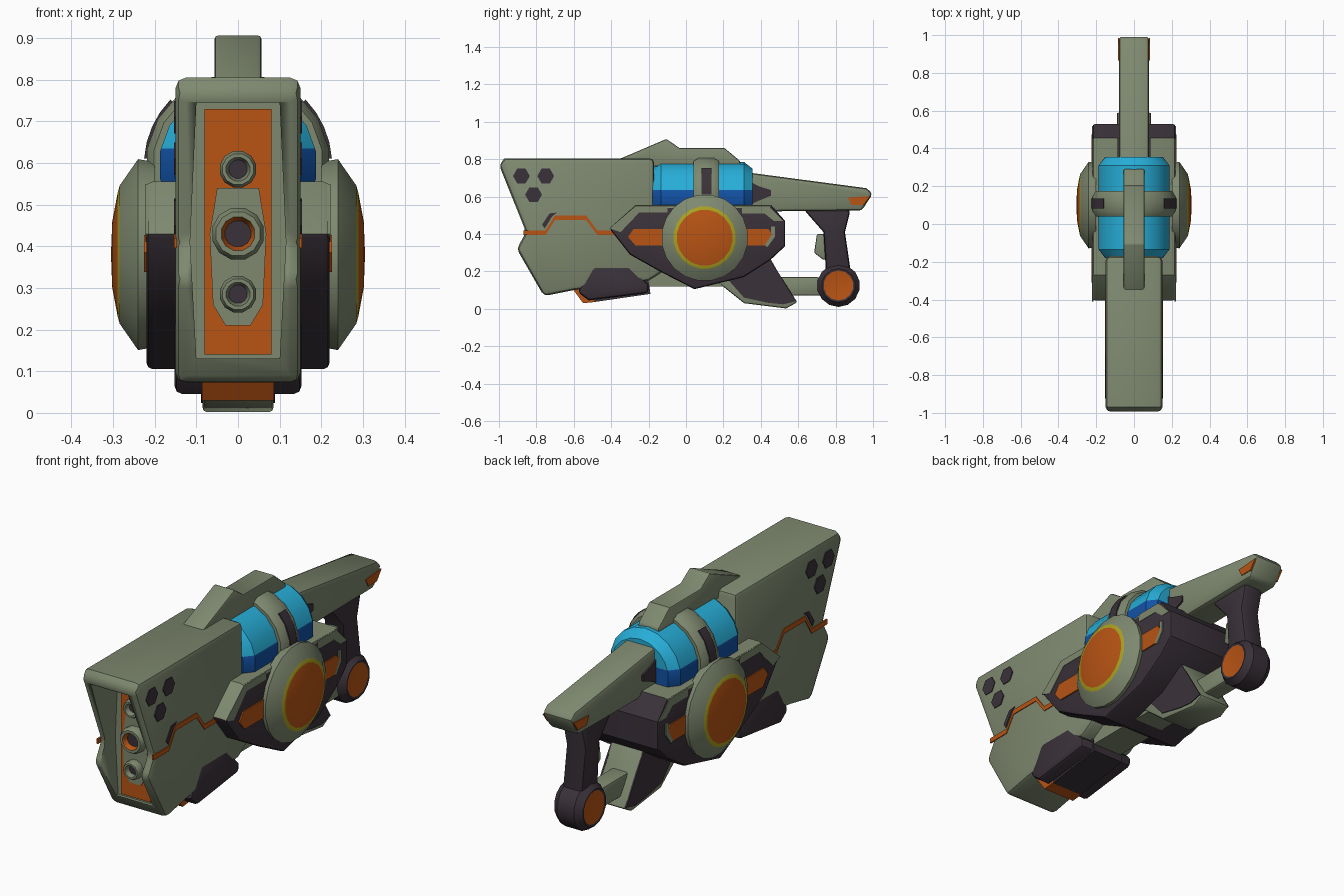
import bpy, bmesh, math
from mathutils import Vector

if "Cube" in bpy.data.objects:
    bpy.data.objects.remove(bpy.data.objects["Cube"])


def material(name, rgb):
    m = bpy.data.materials.new(name)
    m.use_nodes = True
    m.diffuse_color = (*rgb, 1)
    m.node_tree.nodes["Principled BSDF"].inputs["Base Color"].default_value = (*rgb, 1)
    return m


GREEN = material("sage green", (0.21, 0.25, 0.16))
DARK = material("dark plum", (0.042, 0.031, 0.041))
ORANGE = material("burnt orange", (0.48, 0.088, 0.007))
SKY = material("light blue", (0.02, 0.42, 0.68))
BLUE = material("deep blue", (0.006, 0.085, 0.38))
YELLOW = material("mustard yellow", (0.4, 0.36, 0.015))


def finish(name, bm, mats, rule=None):
    bmesh.ops.recalc_face_normals(bm, faces=bm.faces)
    if rule:
        bm.normal_update()
        for f in bm.faces:
            f.material_index = rule(f)
    me = bpy.data.meshes.new(name)
    bm.to_mesh(me)
    bm.free()
    for m in mats:
        me.materials.append(m)
    ob = bpy.data.objects.new(name, me)
    bpy.context.collection.objects.link(ob)
    bpy.ops.object.select_all(action='DESELECT')
    ob.select_set(True)
    bpy.context.view_layer.objects.active = ob
    bpy.ops.object.shade_smooth_by_angle(angle=math.radians(35))
    return ob


def prism(name, pts, a, b, mats, axis='x', bevel=0, rule=None):
    """Extrude a (y, z) profile along x, or an (x, z) profile along y."""
    bm = bmesh.new()
    place = (lambda p, h: (h, *p)) if axis == 'x' else (lambda p, h: (p[0], h, p[1]))
    face = bm.faces.new([bm.verts.new(place(p, a)) for p in pts])
    ext = bmesh.ops.extrude_face_region(bm, geom=[face])["geom"]
    step = Vector((b - a, 0, 0) if axis == 'x' else (0, b - a, 0))
    bmesh.ops.translate(bm, vec=step, verts=[g for g in ext if isinstance(g, bmesh.types.BMVert)])
    bmesh.ops.recalc_face_normals(bm, faces=bm.faces)
    if bevel:
        sharp = [e for e in bm.edges if e.calc_face_angle(0) > math.radians(50)]
        bmesh.ops.bevel(bm, geom=sharp, offset=bevel, segments=2, profile=0.5,
                        affect='EDGES', clamp_overlap=True)
    return finish(name, bm, mats, rule)


def plates(name, pts, x, mat, thick=0.008):
    """Thin matching plates on both flanks."""
    prism("left_" + name, pts, x - thick / 2, x + thick / 2, [mat])
    prism("right_" + name, pts, -x - thick / 2, -x + thick / 2, [mat])


def lathe(name, prof, centre, axis, mats, ring_mats=None, segs=20, side=1, split=None):
    """Revolve (radius, height) points about the x or y axis."""
    bm = bmesh.new()
    rings = []
    for r, h in prof:
        ring = []
        for i in range(segs):
            t = math.tau * (i + 0.5) / segs
            c, s = r * math.cos(t), r * math.sin(t)
            off = (h * side, c, s) if axis == 'x' else (c, h, s)
            ring.append(bm.verts.new(Vector(centre) + Vector(off)))
        rings.append(ring)
    for k in range(len(rings) - 1):
        for i in range(segs):
            j = (i + 1) % segs
            f = bm.faces.new((rings[k][i], rings[k][j], rings[k + 1][j], rings[k + 1][i]))
            f.material_index = ring_mats[k] if ring_mats else 0
    bmesh.ops.remove_doubles(bm, verts=bm.verts, dist=1e-5)
    rule = None
    if split is not None:
        bmesh.ops.bisect_plane(bm, geom=bm.verts[:] + bm.edges[:] + bm.faces[:],
                               plane_co=(0, 0, split), plane_no=(0, 0, 1))
        rule = lambda f: int(f.calc_center_median().z < split)
    return finish(name, bm, mats, rule)


def ngon(y, z, r, n=6):
    return [(y + r * math.cos(math.tau * i / n), z + r * math.sin(math.tau * i / n)) for i in range(n)]


# Front housing with a recessed muzzle
housing = prism("front_housing", [
    (-1, .77), (-.97, .805), (-.17, .805), (-.17, .56), (-.1, .4), (-.12, .2),
    (-.2, .15), (-.6, .1), (-.76, .068), (-.905, .32), (-.855, .41)],
    -.15, .15, [GREEN], bevel=.025)
recess = [(-.1, .745), (.1, .745), (.115, .41), (.1, .13), (-.1, .13), (-.115, .41)]
cutter = prism("muzzle_cutter", recess, -1.2, -.78, [GREEN], axis='y')
cutter.hide_render = True
cutter.hide_viewport = True
cut = housing.modifiers.new("muzzle_recess", 'BOOLEAN')
cut.operation = 'DIFFERENCE'
cut.solver = 'EXACT'
cut.object = cutter

# Muzzle panel and nozzles
prism("muzzle_panel", [(-.08, .73), (.08, .73), (.08, .14), (-.08, .14)], -.788, -.78, [ORANGE], axis='y')
prism("muzzle_inlay", [(-.05, .54), (.05, .54), (.068, .43), (.06, .26), (.03, .21),
                       (-.03, .21), (-.06, .26), (-.068, .43)], -.792, -.786, [GREEN], axis='y')
for label, z, r, inner in (("upper", .585, .045, 0), ("middle", .43, .064, 2), ("lower", .285, .045, 0)):
    lathe(label + "_nozzle",
          [(r, 0), (r, -.03), (r * .85, -.045), (r * .65, -.045), (r * .5, -.02), (0, -.02)],
          (0, -.785, z), 'y', [GREEN, DARK, ORANGE], [0, 0, 0, inner, 1], 12)

# Flank details of the housing
path = [(-.87, .42), (-.75, .42), (-.7, .5), (-.535, .5), (-.475, .42), (-.36, .42)]
plates("zigzag_stripe", path + [(y, z - .024) for y, z in reversed(path)], .15, ORANGE)
plates("stripe_notch", [(-.77, .45), (-.73, .51), (-.69, .515), (-.715, .495), (-.755, .43)], .15, DARK)
for i, (y, z) in enumerate(((-.88, .71), (-.75, .71), (-.815, .61))):
    plates(f"vent_{i + 1}", ngon(y, z, .045), .15, DARK)

# Underside pieces
prism("lower_cowl", [(-.58, .09), (-.5, .23), (-.3, .23), (-.2, .13), (-.2, .085), (-.52, .045)],
      -.153, .153, [DARK], bevel=.02)
prism("lower_cowl_tip", [(-.605, .105), (-.56, .11), (-.49, .1), (-.49, .036), (-.55, .03)],
      -.087, .087, [ORANGE])
prism("lower_magazine", [(-.5, .035), (-.5, .15), (-.2, .15), (-.19, .08)], -.085, .085, [DARK])
prism("keel_bar", [(-.3, .12), (-.3, .25), (.35, .25), (.35, .12)], -.08, .08, [GREEN])

# Top ridge
prism("top_ridge", [(-.37, .795), (-.105, .908), (-.035, .86), (.205, .86), (.29, .79), (.29, .76), (-.3, .76)],
      -.056, .056, [GREEN], bevel=.008)

# Tank, clamp band and band slits
lathe("tank", [(0, -.18), (.155, -.18), (.19, -.135), (.19, .31), (.155, .355), (0, .355)],
      (0, 0, .595), 'y', [SKY, BLUE], segs=18, split=.635)
lathe("tank_band", [(.17, -.068), (.205, -.068), (.222, -.04), (.222, .04), (.205, .068), (.17, .068)],
      (0, .108, .595), 'y', [GREEN], segs=18)
for side, label in ((1, "left"), (-1, "right")):
    arc = [math.radians(4 + 10 * i) for i in range(5)]
    pts = [(side * r * math.cos(t), .595 + r * math.sin(t))
           for r, seq in ((.226, arc), (.217, arc[::-1])) for t in seq]
    prism(label + "_band_slit", pts, .083, .135, [DARK], axis='y')

# Middle shell: dark, with its front upper edges green
prism("middle_shell", [
    (-.41, .43), (-.27, .555), (.455, .555), (.53, .47), (.53, .335), (.45, .26),
    (.31, .17), (.045, .105), (-.14, .2), (-.3, .29)],
    -.22, .22, [DARK, GREEN], bevel=.015,
    rule=lambda f: int(f.normal.z > .3 and f.calc_center_median().y < .3))
plates("shell_trim", [(-.41, .43), (-.27, .55), (-.1, .55), (-.1, .515), (-.25, .515), (-.35, .41)], .218, GREEN)
plates("shell_rear_trim", [(.3, .55), (.44, .55), (.52, .47), (.47, .47), (.42, .51), (.3, .51)], .218, GREEN)
plates("side_slot", [(-.31, .385), (-.28, .427), (.44, .427), (.46, .4), (.42, .338), (-.27, .338)], .222, ORANGE)
plates("slot_lip", [(.42, .34), (.455, .395), (.455, .44), (.475, .44), (.475, .385), (.435, .33)], .222, GREEN)

# Side discs
for side, label in ((1, "left"), (-1, "right")):
    lathe(label + "_side_disc",
          [(0, .2), (.225, .2), (.232, .24), (.168, .284), (.15, .289), (.08, .302), (0, .305)],
          (0, .1, .38), 'x', [GREEN, YELLOW, ORANGE], [0, 0, 0, 1, 2, 2], side=side)

# Rear stock
prism("rear_stock", [(.3, .735), (.36, .725), (.965, .645), (.998, .615), (.94, .525), (.3, .52)],
      -.08, .08, [GREEN], bevel=.018)
plates("stock_tip_mark", [(.865, .595), (.985, .603), (.95, .555), (.885, .555)], .08, ORANGE)
prism("stock_collar", [(.34, .68), (.39, .655), (.455, .635), (.455, .605), (.37, .57), (.34, .55)],
      -.088, .088, [DARK])

# Grip and pommel
prism("grip", [(.63, .53), (.88, .53), (.85, .41), (.885, .17), (.75, .17), (.735, .41)],
      -.055, .055, [DARK], bevel=.018)
lathe("pommel", [(0, -.08), (.08, -.075), (.09, -.078), (.115, -.045), (.115, .045),
                 (.09, .078), (.08, .075), (0, .08)],
      (0, .815, .125), 'x', [DARK, ORANGE], [1, 0, 0, 0, 0, 0, 1], 14)

# Trigger and guard
prism("trigger", [(.685, .3), (.7, .4), (.76, .4), (.76, .26), (.73, .265)], -.025, .025, [GREEN], bevel=.008)
prism("guard_bar", [(.4, .17), (.7, .17), (.76, .15), (.76, .08), (.7, .07), (.4, .07)],
      -.045, .045, [GREEN], bevel=.012)

# Rear foot
prism("rear_foot", [(.16, .15), (.31, .03), (.535, .002), (.595, .035), (.49, .2), (.45, .27), (.2, .27)],
      -.085, .085, [GREEN], bevel=.01)
plates("foot_panel", [(.23, .15), (.31, .19), (.45, .26), (.49, .2), (.587, .04), (.52, .024), (.44, .032), (.31, .06)],
       .085, DARK)
